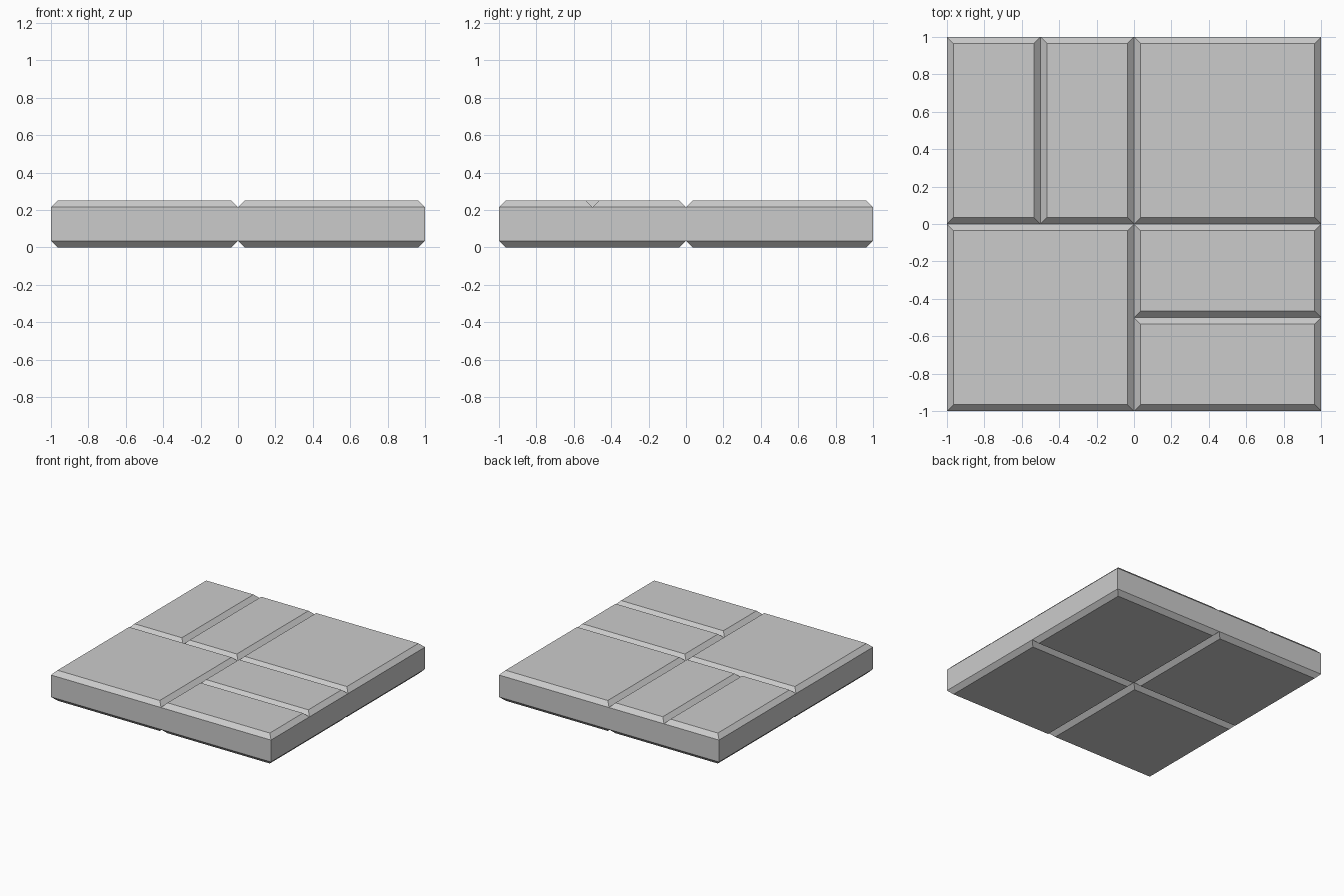
import bpy, bmesh
from mathutils import Matrix, Vector

if "Cube" in bpy.data.objects:
    bpy.data.objects.remove(bpy.data.objects["Cube"])

HEIGHT, CHAMFER = 0.25, 0.035
bm = bmesh.new()

# Plain slab core; tiles are raised from its top and bottom
bmesh.ops.create_cube(bm, size=1, matrix=Matrix.Translation((0, 0, HEIGHT / 2))
                      @ Matrix.Diagonal((2, 2, HEIGHT - 2 * CHAMFER, 1)))


def flat_faces(side):
    bm.normal_update()
    return [f for f in bm.faces if f.normal.z * side > 0.9]


def split(faces, point, normal):
    """Cut only the given faces along a plane."""
    geom = set(faces)
    for f in faces:
        geom.update(f.edges)
        geom.update(f.verts)
    bmesh.ops.bisect_plane(bm, geom=list(geom), dist=1e-5,
                           plane_co=point, plane_no=normal)


def quadrant(sx, sy):
    return [f for f in flat_faces(1)
            if f.calc_center_median().x * sx > 0.1
            and f.calc_center_median().y * sy > 0.1]


# Cross joints on both sides
for side in (1, -1):
    for normal in ((1, 0, 0), (0, 1, 0)):
        split(flat_faces(side), (0, 0, 0), normal)

# Half-tile joints on two of the top quadrants
split(quadrant(-1, 1), (-0.5, 0, 0), (1, 0, 0))
split(quadrant(1, -1), (0, -0.5, 0), (0, 1, 0))

# Chamfered tiles, leaving V grooves between them
bmesh.ops.inset_individual(bm, faces=flat_faces(1) + flat_faces(-1),
                           thickness=CHAMFER, depth=CHAMFER, use_even_offset=True)

mesh = bpy.data.meshes.new("floor_tile")
bm.to_mesh(mesh)
bm.free()
bpy.context.collection.objects.link(bpy.data.objects.new("floor_tile", mesh))
